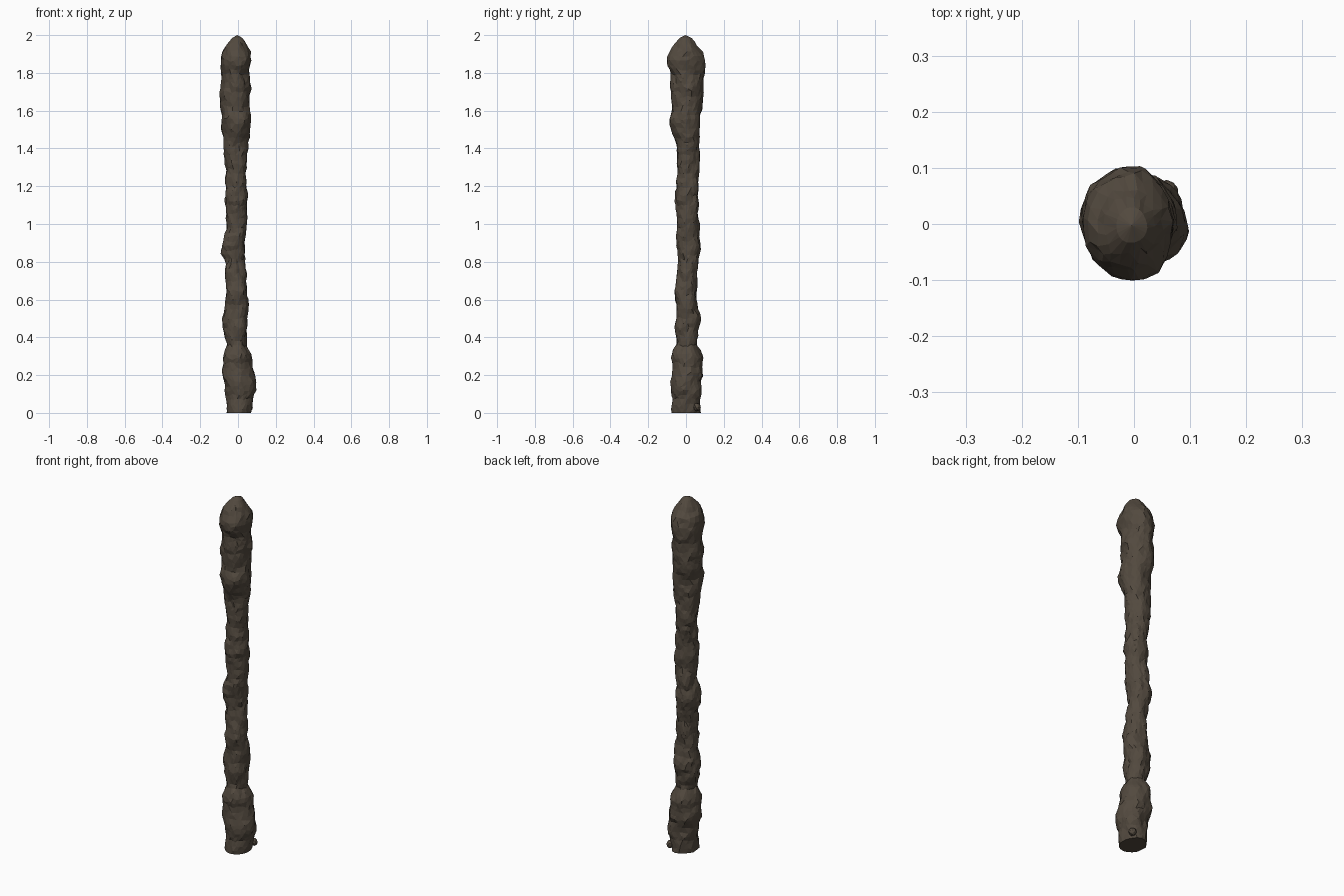
import bpy, bmesh, math, random
from mathutils import Vector, noise

if "Cube" in bpy.data.objects:
    bpy.data.objects.remove(bpy.data.objects["Cube"])

random.seed(4)

# Lumpy column profile: height, left, right, front, back
PROFILE = [
    (0.00, -.060, .073, -.085, .080),
    (0.05, -.066, .082, -.087, .085),
    (0.12, -.072, .104, -.085, .086),
    (0.20, -.087, .090, -.082, .100),
    (0.30, -.087, .082, -.082, .092),
    (0.36, -.066, .047, -.060, .066),
    (0.48, -.087, .064, -.064, .080),
    (0.56, -.080, .060, -.064, .072),
    (0.62, -.068, .052, -.066, .062),
    (0.78, -.070, .048, -.055, .068),
    (0.88, -.092, .047, -.058, .081),
    (0.98, -.070, .048, -.056, .074),
    (1.12, -.074, .056, -.066, .075),
    (1.20, -.068, .048, -.056, .072),
    (1.36, -.078, .053, -.055, .084),
    (1.42, -.080, .056, -.060, .082),
    (1.48, -.088, .066, -.078, .084),
    (1.55, -.092, .078, -.093, .086),
    (1.60, -.096, .070, -.082, .092),
    (1.70, -.098, .073, -.086, .108),
    (1.78, -.096, .066, -.086, .100),
    (1.86, -.096, .077, -.112, .112),
    (1.91, -.088, .074, -.100, .104),
    (1.96, -.056, .046, -.066, .060),
    (1.985, -.033, .024, -.036, .030),
]
SIDES, STEP = 22, 0.024


def section(z):
    """Left, right, front and back extents at a height."""
    for a, b in zip(PROFILE, PROFILE[1:]):
        if z <= b[0]:
            t = (z - a[0]) / (b[0] - a[0])
            return [p + (q - p) * t for p, q in zip(a[1:], b[1:])]
    return PROFILE[-1][1:]


def lump(p):
    """Rounded pebbly bumps with creases between them."""
    big = noise.voronoi(p * 11)[0][0]
    small = noise.voronoi(p * 26)[0][0]
    return 0.011 - 0.022 * big - 0.012 * small


def make_object(name, bm, mat):
    bmesh.ops.recalc_face_normals(bm, faces=bm.faces[:])
    mesh = bpy.data.meshes.new(name)
    bm.to_mesh(mesh)
    bm.free()
    mesh.materials.append(mat)
    obj = bpy.data.objects.new(name, mesh)
    bpy.context.collection.objects.link(obj)
    return obj


stone = bpy.data.materials.new("dark brown stone")
stone.diffuse_color = (0.085, 0.067, 0.049, 1)
stone.use_nodes = True
stone.node_tree.nodes["Principled BSDF"].inputs["Base Color"].default_value = stone.diffuse_color

# Column: jittered rings following the profile
bm = bmesh.new()
rings = []
top = PROFILE[-1][0]
count = round(top / STEP)
for i in range(count + 1):
    z = top * i / count
    ring = []
    for j in range(SIDES):
        a = (j + 0.5 * (i % 2) + random.uniform(-.25, .25)) * math.tau / SIDES
        zj = z if i in (0, count) else z + random.uniform(-.3, .3) * STEP
        x0, x1, y0, y1 = section(zj)
        p = Vector(((x0 + x1) / 2 + (x1 - x0) / 2 * math.cos(a),
                    (y0 + y1) / 2 + (y1 - y0) / 2 * math.sin(a), zj))
        out = Vector((math.cos(a), math.sin(a), 0))
        amount = 0.3 if i == count else 1
        ring.append(bm.verts.new(p + out * lump(p) * amount))
    rings.append(ring)
for i, (lo, hi) in enumerate(zip(rings, rings[1:])):
    for j in range(SIDES):
        k = (j + 1) % SIDES
        if i % 2:
            bm.faces.new((lo[j], lo[k], hi[k]))
            bm.faces.new((lo[j], hi[k], hi[j]))
        else:
            bm.faces.new((lo[j], lo[k], hi[j]))
            bm.faces.new((lo[k], hi[k], hi[j]))
bm.faces.new(rings[0])
tip = bm.verts.new((-.004, -.003, 2.0))
for j in range(SIDES):
    bm.faces.new((rings[-1][j], rings[-1][(j + 1) % SIDES], tip))
make_object("stone_column", bm, stone)

# Small pebble stuck to the foot
bm = bmesh.new()
bmesh.ops.create_icosphere(bm, subdivisions=2, radius=0.021)
for v in bm.verts:
    v.co *= random.uniform(.88, 1.08)
    v.co += Vector((.058, .058, .030))
make_object("foot_pebble", bm, stone)
